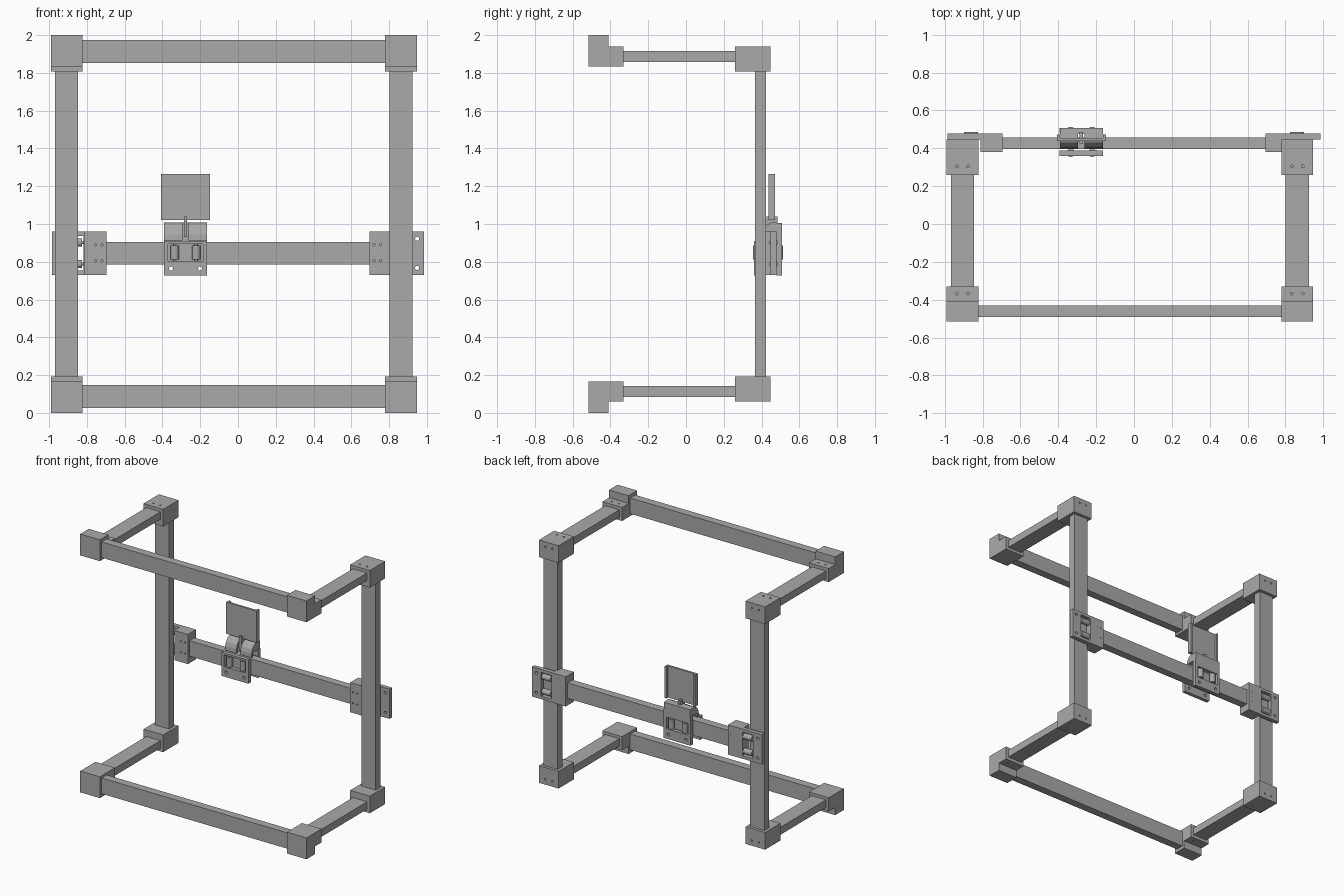
import bpy, bmesh, math
from mathutils import Matrix, Vector

cube = bpy.data.objects.get("Cube")
if cube:
    bpy.data.objects.remove(cube, do_unlink=True)

GREY = bpy.data.materials.new("plain grey")
GREY.use_nodes = True
GREY.diffuse_color = (0.40, 0.40, 0.40, 1)
GREY.node_tree.nodes["Principled BSDF"].inputs["Base Color"].default_value = GREY.diffuse_color


def finish(name, bm):
    bmesh.ops.recalc_face_normals(bm, faces=bm.faces)
    mesh = bpy.data.meshes.new(name)
    bm.to_mesh(mesh)
    bm.free()
    mesh.materials.append(GREY)
    ob = bpy.data.objects.new(name, mesh)
    bpy.context.collection.objects.link(ob)
    return ob


def add_box(bm, x, y, z):
    """Each argument is a (low, high) pair."""
    lo, hi = (Vector(v) for v in zip(x, y, z))
    size = Matrix.Diagonal((*(hi - lo), 1))
    bmesh.ops.create_cube(bm, size=1, matrix=Matrix.Translation((lo + hi) / 2) @ size)


def add_cyl(bm, centre, axis, r, length, sides=16):
    turn = Vector((0, 0, 1)).rotation_difference(Vector(axis)).to_matrix().to_4x4()
    bmesh.ops.create_cone(bm, cap_ends=True, segments=sides, radius1=r, radius2=r,
                          depth=length, matrix=Matrix.Translation(centre) @ turn)


def box(name, x, y, z):
    bm = bmesh.new()
    add_box(bm, x, y, z)
    return finish(name, bm)


def prism(name, x, profile):
    """Extrude a (y, z) profile along x."""
    bm = bmesh.new()
    face = bm.faces.new([bm.verts.new((x[0], y, z)) for y, z in profile])
    out = bmesh.ops.extrude_face_region(bm, geom=[face])
    moved = [v for v in out["geom"] if isinstance(v, bmesh.types.BMVert)]
    bmesh.ops.translate(bm, verts=moved, vec=(x[1] - x[0], 0, 0))
    return finish(name, bm)


def cut(ob, bm):
    cutter = finish("cutter", bm)
    cutter.hide_render = True
    mod = ob.modifiers.new("cut", "BOOLEAN")
    mod.object, mod.operation, mod.solver = cutter, "DIFFERENCE", "EXACT"
    bpy.context.view_layer.objects.active = ob
    bpy.ops.object.modifier_apply(modifier=mod.name)
    bpy.data.objects.remove(cutter, do_unlink=True)


def span(mid, half):
    return (mid - half, mid + half)


Z = Vector((0, 0, 1))
Y = Vector((0, 1, 0))
X = Vector((1, 0, 0))
SIDES = (("right", -0.907), ("left", 0.863))
LEVELS = (("bottom", lambda z: z), ("top", lambda z: 2 - z))

# Outer frame: corners, side tubes, front beams
for level, h in LEVELS:
    zs = lambda a, b: tuple(sorted((h(a), h(b))))
    box(level + "_front_beam", (-0.83, 0.79), (-0.492, -0.43), zs(0.025, 0.147))
    for side, cx in SIDES:
        label = level + "_" + side
        box(label + "_side_tube", span(cx, 0.061), (-0.34, 0.27), zs(0.085, 0.143))
        front = prism(label + "_front_corner", span(cx, 0.084),
                      [(-0.515, h(0)), (-0.41, h(0)), (-0.41, h(0.06)),
                       (-0.33, h(0.06)), (-0.33, h(0.165)), (-0.515, h(0.165))])
        back = box(label + "_back_corner", span(cx, 0.084), (0.26, 0.447), zs(0.06, 0.193))
        # Screw holes
        front_holes, back_holes = bmesh.new(), bmesh.new()
        for dx in (-0.03, 0.03):
            add_cyl(front_holes, (cx + dx, -0.368, h(0.06)), Z, 0.007, 0.03, 12)
            add_cyl(back_holes, (cx + dx, 0.305, h(0.06)), Z, 0.007, 0.03, 12)
            add_cyl(back_holes, (cx + dx, 0.447, h(0.1)), Y, 0.007, 0.03, 12)
        cut(front, front_holes)
        cut(back, back_holes)

# Upright posts and the cross rail
for side, cx in SIDES:
    box(side + "_post", span(cx, 0.061), (0.364, 0.424), (0.18, 1.82))
box("cross_rail", (-0.72, 0.72), (0.397, 0.458), (0.785, 0.905))


def carriage(name, centre, out, inner, outer, thick, roll_y):
    """Roller plate; `out` is the roller axis, pointing to the end with bolt holes."""
    across = Z if out.x else X
    c = Vector((centre[0], 0, centre[1]))

    def slab(bm, a, b, y):
        p = [c + out * a[i] + across * b[i] for i in (0, 1)]
        add_box(bm, sorted((p[0].x, p[1].x)), y, sorted((p[0].z, p[1].z)))

    bm = bmesh.new()
    slab(bm, (-inner, outer), (-0.115, 0.115), thick)
    plate = finish(name + "_plate", bm)
    mid = sum(thick) / 2
    holes = bmesh.new()
    slab(holes, (-0.045, 0.045), (-0.092, 0.092), (mid - 0.1, mid + 0.1))
    for s in (-1, 1):
        add_cyl(holes, c + out * 0.086 + across * 0.077 * s + Y * mid, Y, 0.011, 0.2)
    cut(plate, holes)
    rollers = bmesh.new()
    for s in (-1, 1):
        at = c + across * 0.057 * s + Y * roll_y
        add_cyl(rollers, at, out, 0.022, 0.074, 24)
        add_cyl(rollers, at, out, 0.008, 0.1, 12)
    ob = finish(name + "_rollers", rollers)
    bpy.ops.object.select_all(action="DESELECT")
    ob.select_set(True)
    bpy.context.view_layer.objects.active = ob
    bpy.ops.object.shade_smooth_by_angle(angle=math.radians(35))


# Side carriages with rail sockets
for side, s in (("right", -1), ("left", 1)):
    carriage(side + "_carriage", (0.862 * s, 0.845), X * s, 0.166, 0.123, (0.446, 0.478), 0.463)
    socket = box(side + "_rail_socket", sorted((0.695 * s, 0.812 * s)), (0.38, 0.479), (0.73, 0.96))
    holes = bmesh.new()
    for x in (0.72, 0.755):
        for z in (0.805, 0.89):
            for y in (0.38, 0.479):
                add_cyl(holes, (x * s, y, z), Y, 0.006, 0.02, 12)
    cut(socket, holes)

# Sliding carriage: a plate on each face of the rail
MID = -0.278
carriage("slider_front", (MID, 0.85), -Z, 0.06, 0.122, (0.36, 0.389), 0.376)
carriage("slider_back", (MID, 0.85), -Z, 0.10, 0.122, (0.478, 0.507), 0.492)

# Rounded bracket above the rail, slotted for the hinge
bracket = prism("hinge_bracket", span(MID, 0.113),
                [(0.507, 0.945), (0.507, 1.005), (0.455, 1.008), (0.43, 0.997), (0.412, 0.975),
                 (0.402, 0.945), (0.40, 0.912), (0.414, 0.912), (0.422, 0.945)])
slot = bmesh.new()
add_box(slot, span(MID, 0.017), (0.38, 0.475), (0.9, 1.03))
cut(bracket, slot)
box("hinge_tongue", span(MID, 0.009), (0.425, 0.485), (0.93, 1.04))

# Upright holder tray with side lips
box("holder_panel", span(MID, 0.13), (0.438, 0.454), (1.02, 1.265))
for side, s in (("right", -1), ("left", 1)):
    box(side + "_holder_lip", span(MID + 0.122 * s, 0.008), (0.45, 0.472), (1.02, 1.265))
